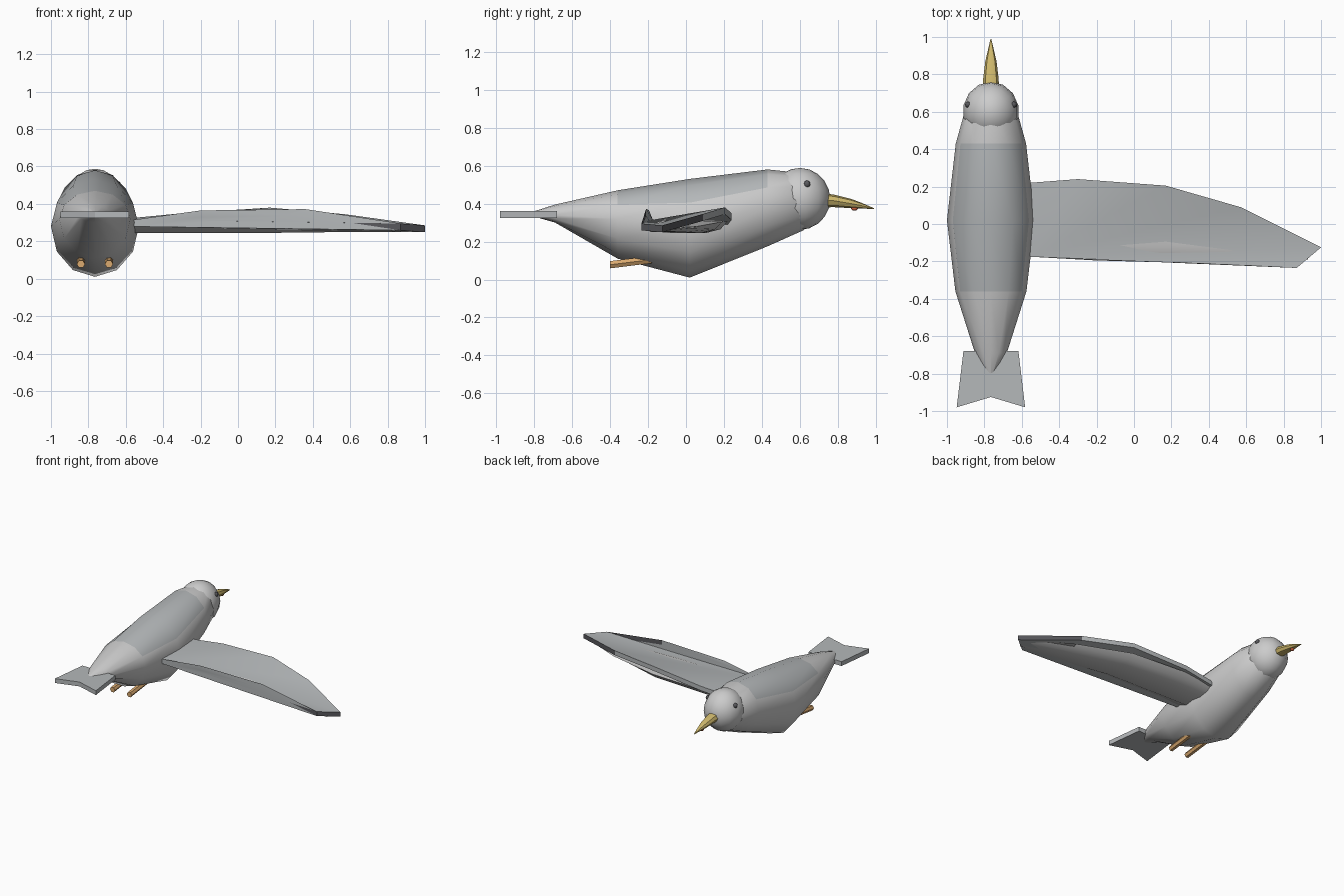
import bpy, bmesh, math
from mathutils import Vector

if "Cube" in bpy.data.objects:
    bpy.data.objects.remove(bpy.data.objects["Cube"])

CX = -0.765  # body axis


def mat(name, r, g, b):
    m = bpy.data.materials.new(name)
    m.diffuse_color = (r, g, b, 1)
    m.use_nodes = True
    m.node_tree.nodes["Principled BSDF"].inputs["Base Color"].default_value = m.diffuse_color
    return m


WHITE = mat("plumage_light", 0.62, 0.62, 0.62)
GREY = mat("plumage_grey", 0.46, 0.48, 0.49)
DARK = mat("plumage_dark", 0.10, 0.10, 0.11)
GOLD = mat("beak_gold", 0.62, 0.48, 0.15)
RED = mat("spot_red", 0.6, 0.12, 0.05)
ORANGE = mat("leg_orange", 0.7, 0.4, 0.16)


def finish(name, bm, mats, angle=40):
    bmesh.ops.recalc_face_normals(bm, faces=bm.faces)
    me = bpy.data.meshes.new(name)
    bm.to_mesh(me)
    bm.free()
    for m in mats:
        me.materials.append(m)
    ob = bpy.data.objects.new(name, me)
    bpy.context.collection.objects.link(ob)
    bpy.ops.object.select_all(action='DESELECT')
    ob.select_set(True)
    bpy.context.view_layer.objects.active = ob
    if angle:
        bpy.ops.object.shade_smooth_by_angle(angle=math.radians(angle))
    return ob


def loft(rings, pick=None):
    """Skin closed rings of points, cap both ends; pick(i, j) gives material."""
    bm = bmesh.new()
    vs = [[bm.verts.new(p) for p in r] for r in rings]
    n = len(vs[0])
    for i in range(len(vs) - 1):
        for j in range(n):
            k = (j + 1) % n
            f = bm.faces.new((vs[i][j], vs[i][k], vs[i + 1][k], vs[i + 1][j]))
            f.material_index = pick(i, j) if pick else 0
    bm.faces.new(vs[0])
    bm.faces.new(vs[-1])
    return bm


def egg(y, hw, top, mid, bot, n):
    """Egg-shaped cross-section across the body axis."""
    ring = []
    for j in range(n):
        a = 2 * math.pi * j / n
        s = math.sin(a)
        ring.append((CX + hw * math.cos(a), y, mid + s * (top - mid if s > 0 else mid - bot)))
    return ring


def ball(name, loc, size, material, seg=16, rings=10):
    bm = bmesh.new()
    bmesh.ops.create_uvsphere(bm, u_segments=seg, v_segments=rings, radius=1)
    for v in bm.verts:
        v.co = Vector([c * s for c, s in zip(v.co, size)]) + Vector(loc)
    return finish(name, bm, [material], 60)


def plate(name, pts, tris, t, mats, dark=()):
    """Flat plate: triangulated outline extruded down by t; dark edge indices."""
    bm = bmesh.new()
    up = [bm.verts.new(p) for p in pts]
    lo = [bm.verts.new((p[0], p[1], p[2] - t)) for p in pts]
    for tri in tris:
        bm.faces.new([up[i] for i in tri])
        bm.faces.new([lo[i] for i in reversed(tri)])
    n = len(pts)
    for i in range(n):
        k = (i + 1) % n
        f = bm.faces.new((up[i], up[k], lo[k], lo[i]))
        f.material_index = 1 if i in dark else 0
    return finish(name, bm, mats, 30)


# Body with grey mantle on the back
BODY = [(-0.83, 0.003, 0.35, 0.345, 0.34), (-0.69, 0.085, 0.395, 0.34, 0.30),
        (-0.36, 0.19, 0.47, 0.32, 0.11), (0.02, 0.235, 0.53, 0.28, 0.01),
        (0.43, 0.188, 0.58, 0.39, 0.175), (0.62, 0.135, 0.56, 0.42, 0.26),
        (0.67, 0.07, 0.50, 0.42, 0.33)]
finish("body", loft([egg(*s, 12) for s in BODY],
                    lambda i, j: 1 if i in (2, 3) and 1 <= j <= 4 else 0), [WHITE, GREY])

# Head and eyes
ball("head", (CX, 0.60, 0.425), (0.15, 0.16, 0.163), WHITE, 14, 10)
for side in (-1, 1):
    ball("eye", (CX + side * 0.122, 0.638, 0.503), (0.017, 0.017, 0.019), DARK, 8, 6)

# Beak with spot
BEAK = [(0.70, 0.045, 0.458, 0.42, 0.38), (0.78, 0.041, 0.447, 0.415, 0.381),
        (0.87, 0.030, 0.425, 0.40, 0.376), (0.93, 0.016, 0.402, 0.388, 0.374),
        (0.99, 0.002, 0.376, 0.374, 0.371)]
finish("beak", loft([egg(*s, 8) for s in BEAK]), [GOLD])
ball("beak_spot", (CX, 0.888, 0.374), (0.014, 0.018, 0.011), RED, 8, 6)

# Legs tucked back
for side in (-1, 1):
    rings = []
    for y, z in ((-0.40, 0.078), (-0.18, 0.105)):
        rings.append([(CX + side * 0.075 + 0.022 * math.cos(a), y, z + 0.022 * math.sin(a))
                      for a in [math.tau * k / 6 for k in range(6)]])
    finish("leg", loft(rings), [ORANGE], 30)

# Forked tail
plate("tail", [(CX - 0.147, -0.68, 0.36), (CX - 0.183, -0.98, 0.36), (CX, -0.925, 0.36),
               (CX + 0.183, -0.98, 0.36), (CX + 0.147, -0.68, 0.36)],
      [(0, 1, 2), (0, 2, 4), (2, 3, 4)], 0.035, [GREY])

# Wing: arched outline, creased from the root to the tip
WING = [(-0.555, -0.175, 0.315), (-0.20, -0.195, 0.365), (0.36, -0.21, 0.372),
        (0.87, -0.235, 0.295), (1.0, -0.125, 0.285), (0.57, 0.09, 0.345),
        (0.17, 0.205, 0.38), (-0.30, 0.24, 0.35), (-0.56, 0.22, 0.325)]
plate("wing", WING, [(0, 1, 2), (0, 2, 3), (0, 3, 4), (0, 4, 5), (0, 5, 6), (0, 6, 7), (0, 7, 8)],
      0.036, [GREY, DARK], dark=(2, 3, 4))

# Light underwing filling the hollow below the wing
UNDER = [(-0.60, 0.20, -0.15, 0.245, 0.302), (-0.30, 0.22, -0.165, 0.245, 0.318),
         (0.17, 0.19, -0.175, 0.245, 0.314), (0.60, 0.06, -0.195, 0.25, 0.29),
         (0.93, -0.10, -0.19, 0.255, 0.27)]
sections = []
for x, lead, trail, bot, top in UNDER:
    w = lead - trail
    sections.append([(x, lead, top - 0.01), (x, lead - 0.1 * w, bot + 0.02),
                     (x, lead - 0.3 * w, bot), (x, trail + 0.25 * w, bot),
                     (x, trail, top - 0.02), (x, trail + 0.15 * w, top), (x, lead - 0.5 * w, top)])
finish("underwing", loft(sections), [WHITE])
